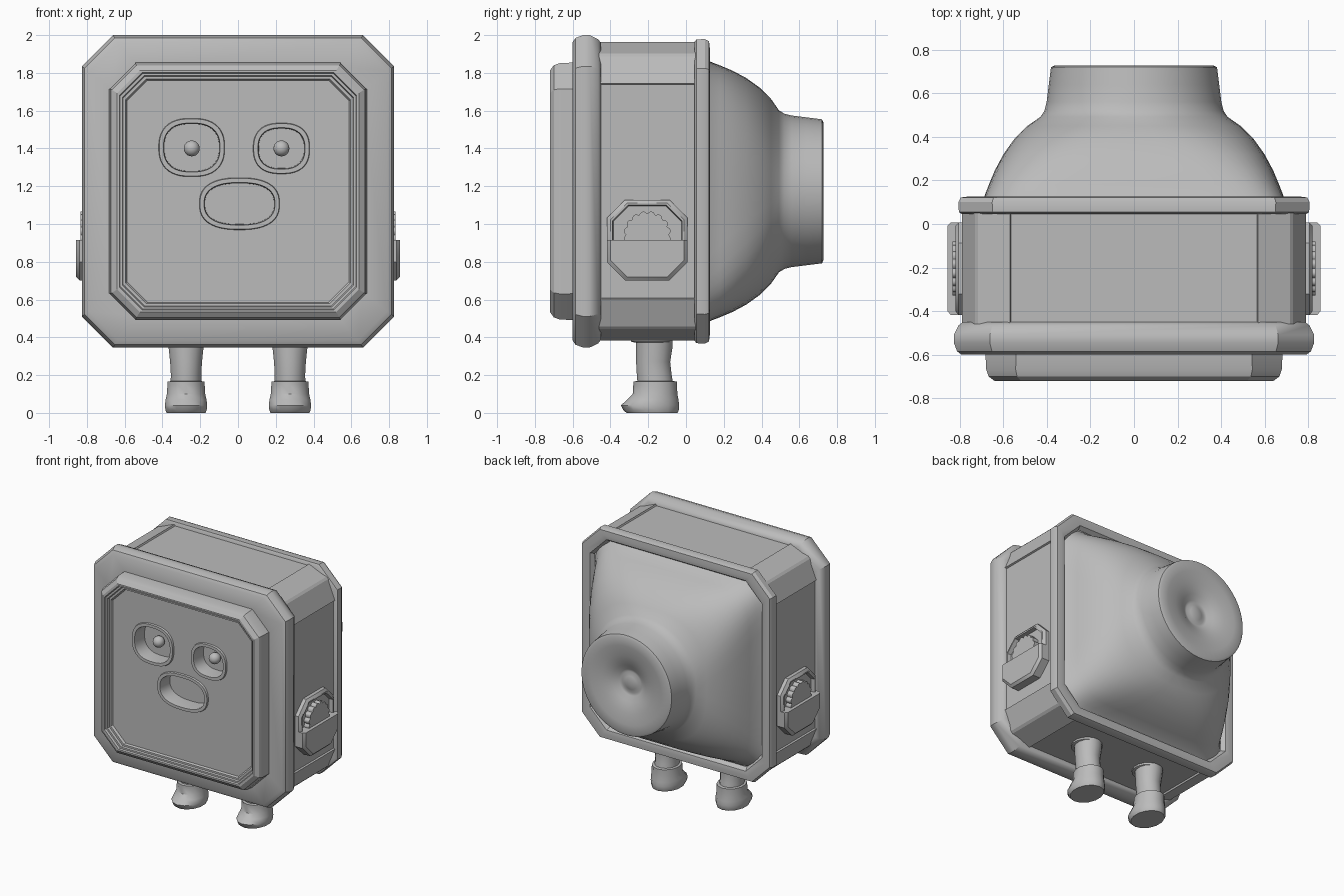
import bpy, bmesh, math

if "Cube" in bpy.data.objects:
    bpy.data.objects.remove(bpy.data.objects["Cube"])

CZ = 1.173  # height of the case centre
grey = bpy.data.materials.new("plain grey")
grey.diffuse_color = (0.5, 0.5, 0.5, 1)
grey.use_nodes = True
grey.node_tree.nodes["Principled BSDF"].inputs["Base Color"].default_value = grey.diffuse_color


def finish(obj, angle=32):
    obj.data.materials.clear()
    obj.data.materials.append(grey)
    bpy.ops.object.select_all(action='DESELECT')
    obj.select_set(True)
    bpy.context.view_layer.objects.active = obj
    bpy.ops.object.shade_smooth_by_angle(angle=math.radians(angle))
    return obj


def loft(name, rings, start=False, end=False, angle=32):
    """Skin a list of equal-length 3D rings, with optional caps."""
    bm = bmesh.new()
    vs = [[bm.verts.new(p) for p in r] for r in rings]
    n = len(rings[0])
    for a, b in zip(vs, vs[1:]):
        for i in range(n):
            j = (i + 1) % n
            bm.faces.new((a[i], a[j], b[j], b[i]))
    if start:
        bm.faces.new(vs[0][::-1])
    if end:
        bm.faces.new(vs[-1])
    bmesh.ops.recalc_face_normals(bm, faces=bm.faces)
    me = bpy.data.meshes.new(name)
    bm.to_mesh(me)
    bm.free()
    obj = bpy.data.objects.new(name, me)
    bpy.context.collection.objects.link(obj)
    return finish(obj, angle)


def octagon(h, c):
    k = h - c
    return [(h, -k), (h, k), (k, h), (-k, h), (-h, k), (-h, -k), (-k, -h), (k, -h)]


def oval(rx, rz, e=2.0, n=32, cx=0, cz=0):
    """Superellipse outline; a larger exponent is squarer."""
    pts = []
    for i in range(n):
        t = 2 * math.pi * (i + 0.5) / n
        c, s = math.cos(t), math.sin(t)
        pts.append((cx + rx * math.copysign(abs(c) ** (2 / e), c),
                    cz + rz * math.copysign(abs(s) ** (2 / e), s)))
    return pts


def at_y(pts, y, dz=CZ):
    return [(u, y, v + dz) for u, v in pts]


def at_x(pts, x):
    return [(x, u, v) for u, v in pts]


# Front bezel
loft("front_bezel", [at_y(octagon(h, c), y) for h, c, y in (
    (0.70, 0.13, -0.45), (0.785, 0.15, -0.45), (0.805, 0.155, -0.465), (0.827, 0.165, -0.51),
    (0.827, 0.165, -0.545), (0.812, 0.16, -0.585), (0.79, 0.155, -0.60), (0.66, 0.13, -0.60))])

# Screen surround with stepped inner lip
SCREEN_Y = -0.675
loft("screen_surround", [at_y(octagon(h, c), y) for h, c, y in (
    (0.682, 0.14, -0.595), (0.678, 0.135, -0.67), (0.667, 0.13, -0.70), (0.64, 0.12, -0.72),
    (0.628, 0.12, -0.72), (0.624, 0.12, -0.705), (0.612, 0.115, -0.705),
    (0.608, 0.115, -0.69), (0.595, 0.11, -0.69), (0.588, 0.11, SCREEN_Y))], angle=25)

# Screen panel with openings for the face
features = [("left_eye", -0.245, 1.405, 0.175, 0.155),
            ("right_eye", 0.23, 1.400, 0.150, 0.135),
            ("mouth", 0.008, 1.107, 0.213, 0.138)]
curve = bpy.data.curves.new("screen_panel", 'CURVE')
curve.dimensions = '2D'
curve.fill_mode = 'BOTH'
outlines = [[(u, v + CZ) for u, v in octagon(0.588, 0.11)]]
outlines += [oval(rx, rz, 2.5, 40, cx, cz) for _, cx, cz, rx, rz in features]
for pts in outlines:
    sp = curve.splines.new('POLY')
    sp.points.add(len(pts) - 1)
    for p, (u, v) in zip(sp.points, pts):
        p.co = (u, v, 0, 1)
    sp.use_cyclic_u = True
panel = bpy.data.objects.new("screen_panel", curve)
bpy.context.collection.objects.link(panel)
panel.rotation_euler = (math.pi / 2, 0, 0)
panel.location = (0, SCREEN_Y, 0)
bpy.ops.object.select_all(action='DESELECT')
panel.select_set(True)
bpy.context.view_layer.objects.active = panel
bpy.ops.object.convert(target='MESH')
finish(bpy.context.view_layer.objects.active)

# Eye and mouth sockets with raised rims
for name, cx, cz, rx, rz in features:
    loft(name + "_socket", [at_y(oval(rx - d, rz - d, 2.5, 40, cx, cz), y, 0) for d, y in (
        (0, SCREEN_Y), (0.003, SCREEN_Y - 0.014), (0.025, SCREEN_Y - 0.014),
        (0.028, SCREEN_Y), (0.03, SCREEN_Y + 0.10))], end=True)

# Pupils
for side, x in (("left", -0.245), ("right", 0.23)):
    bpy.ops.mesh.primitive_uv_sphere_add(segments=20, ring_count=12, radius=0.042,
                                         location=(x, SCREEN_Y + 0.065, 1.40))
    pupil = bpy.context.object
    pupil.name = side + "_pupil"
    finish(pupil, 60)

# Case: four inset panels joined by faceted corners
quarter = [(0.778, -0.565), (0.778, 0.565), (0.79, 0.57), (0.73, 0.715), (0.715, 0.73), (0.57, 0.79)]
section = []
for k in range(4):
    c, s = round(math.cos(k * math.pi / 2)), round(math.sin(k * math.pi / 2))
    section += [(c * u - s * v, s * u + c * v) for u, v in quarter]
loft("case", [at_y(section, -0.46), at_y(section, 0.06)], angle=15)

# Back rim
loft("back_rim", [at_y(octagon(h, c), y) for h, c, y in (
    (0.70, 0.14, 0.045), (0.79, 0.15, 0.045), (0.804, 0.155, 0.055), (0.806, 0.155, 0.10),
    (0.795, 0.15, 0.122), (0.76, 0.145, 0.126), (0.73, 0.14, 0.12), (0.71, 0.13, 0.09))])

# Back housing: rounded square that narrows into a round neck with a dished end
housing = ((0.72, 9, 0.08), (0.69, 8, 0.12), (0.667, 6.5, 0.18), (0.64, 5.2, 0.245),
           (0.60, 4.2, 0.32), (0.55, 3.4, 0.39), (0.49, 2.7, 0.45), (0.43, 2.25, 0.492),
           (0.412, 2.1, 0.52), (0.402, 2, 0.56), (0.392, 2, 0.64), (0.382, 2, 0.72),
           (0.365, 2, 0.728), (0.30, 2, 0.725), (0.22, 2, 0.712), (0.14, 2, 0.69),
           (0.10, 2, 0.665), (0.08, 2, 0.66), (0.05, 2, 0.672), (0.015, 2, 0.677))
loft("back_housing", [at_y(oval(r, r, e, 48), y) for r, e, y in housing], end=True, angle=50)

# Side pockets, each with a scalloped dial
HY, HZ = -0.205, 0.915
for side, s in (("right", 1), ("left", -1)):
    def oct_ring(h, x):
        return at_x([(HY + u, HZ + v) for u, v in octagon(h, 0.45 * h)], s * x)

    def pocket_ring(d, x):
        h = 0.213 - d
        k = 0.55 * h
        pts = [(h, 0), (h, -k), (k, -h), (-k, -h), (-h, -k), (-h, 0)]
        return at_x([(HY + u, HZ + v) for u, v in pts], s * x)

    loft(side + "_side_frame", [oct_ring(h, x) for h, x in (
        (0.213, 0.77), (0.213, 0.805), (0.195, 0.82), (0.185, 0.82), (0.18, 0.79))], end=True)
    loft(side + "_side_pocket", [pocket_ring(0, 0.77), pocket_ring(0, 0.84),
                                 pocket_ring(0.018, 0.857)], end=True)
    dial = []
    for i in range(96):
        t = 2 * math.pi * i / 96
        r = 0.113 + 0.013 * abs(math.sin(8 * t))
        dial.append((HY + r * math.cos(t), HZ + 0.027 + r * math.sin(t)))
    loft(side + "_dial", [at_x(dial, s * 0.78), at_x(dial, s * 0.833)], end=True)

# Legs, collars and boots: rings of (height, centre y, half width x, half depth y)
leg = ((0.39, -0.168, 0.097, 0.10), (0.345, -0.168, 0.094, 0.098), (0.27, -0.174, 0.086, 0.092),
       (0.20, -0.168, 0.082, 0.094), (0.15, -0.162, 0.084, 0.096))
collar = ((0.395, -0.182, 0.105, 0.11), (0.378, -0.182, 0.11, 0.112), (0.372, -0.175, 0.095, 0.10))
boot = ((0.168, -0.165, 0.085, 0.10), (0.165, -0.163, 0.10, 0.116), (0.15, -0.163, 0.101, 0.116),
        (0.10, -0.164, 0.104, 0.118), (0.07, -0.176, 0.111, 0.136), (0.04, -0.19, 0.115, 0.154),
        (0.015, -0.185, 0.112, 0.147), (0.0, -0.18, 0.106, 0.135))
for side, s in (("right", 1), ("left", -1)):
    for part, rings, sides in (("leg", leg, 16), ("leg_collar", collar, 16), ("boot", boot, 14)):
        loft(f"{side}_{part}", [[(s * 0.275 + u, cy + v, z) for u, v in oval(rx, ry, 2, sides)]
                                for z, cy, rx, ry in rings], start=True, end=True, angle=40)
